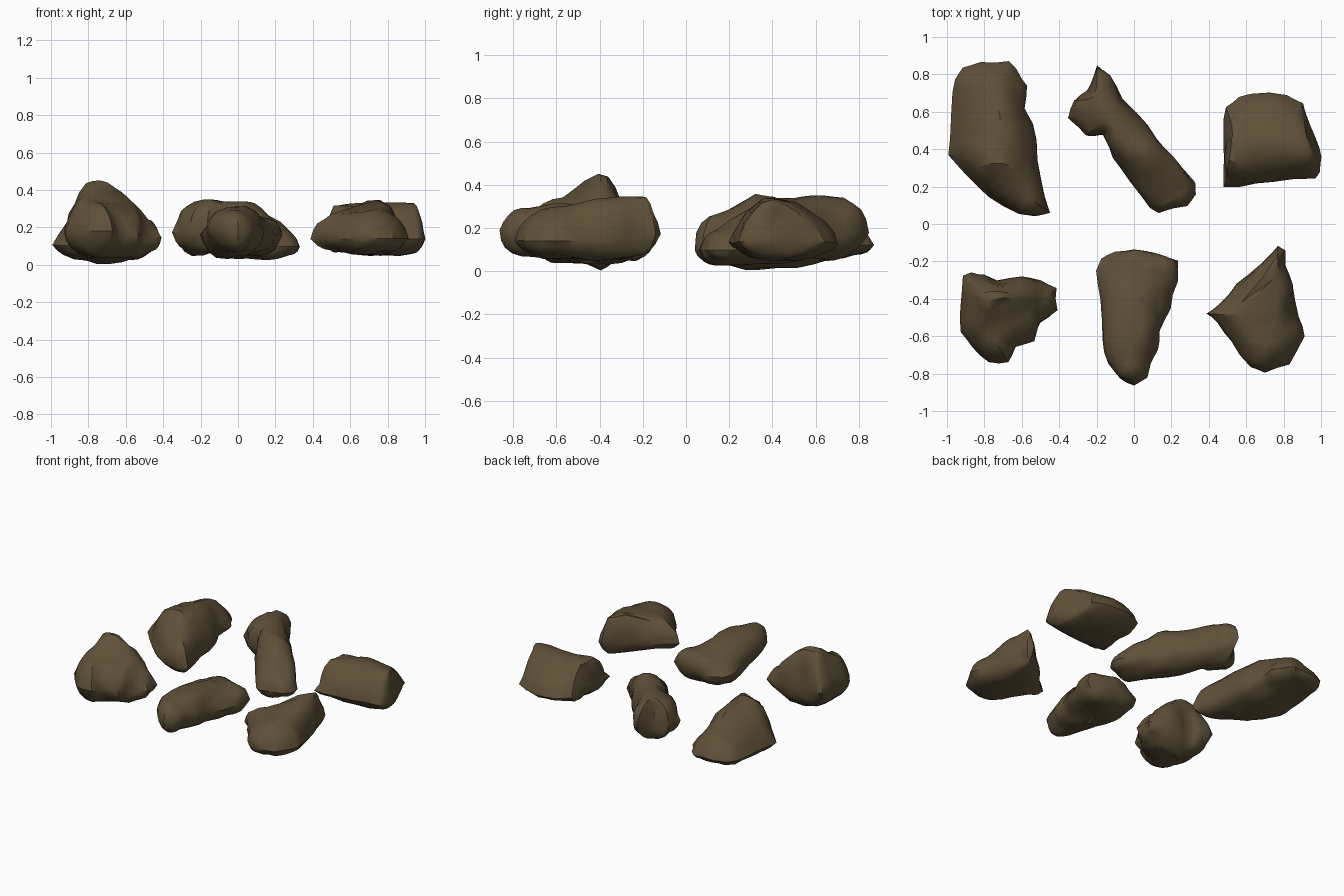
import bpy
import bmesh
from math import radians
from mathutils import Vector, noise

cube = bpy.data.objects.get("Cube")
if cube:
    bpy.data.objects.remove(cube, do_unlink=True)

# One earthy stone colour
stone = bpy.data.materials.new("brown_stone")
stone.use_nodes = True
stone.diffuse_color = (.115, .082, .04, 1)
stone.node_tree.nodes["Principled BSDF"].inputs["Base Color"].default_value = stone.diffuse_color
stone.node_tree.nodes["Principled BSDF"].inputs["Roughness"].default_value = .9

INSETS = (.07, .2, .4, .68, 1)


def sample_path(points, pieces, closed=False):
    """Split every segment of a path into equal pieces."""
    points = [Vector(p) for p in points]
    ends = points[1:] + (points[:1] if closed else [])
    samples = [a.lerp(b, i / pieces) for a, b in zip(points, ends) for i in range(pieces)]
    return samples if closed else samples + [points[-1]]


def bridge(bm, lower, upper):
    """Join two rings of vertices with a band of quads."""
    count = len(lower)
    for i in range(count):
        j = (i + 1) % count
        bm.faces.new((lower[i], lower[j], upper[j], upper[i]))


def chip(co):
    """Depth of broken facets and fine roughness at a point."""
    near = noise.voronoi(co * 5)[0]
    return .02 * noise.noise(co * 5) + .03 * (near[1] - near[0]) - .008


def make_rock(name, outline, ridge, waist, top, belly):
    """Loft a plan outline up to a ridge and down to a keel.
    Each ridge point holds x, y, top height and bottom height;
    top and belly run from boxy (low) to sloping (high)."""
    bm = bmesh.new()
    spine = sample_path(ridge, 3)
    rim = sample_path(outline, 2, closed=True)
    targets = [min(spine, key=lambda s: (s.xy - p).length) for p in rim]
    levels = [s.w + waist * (s.z - s.w) for s in targets]
    middle = [bm.verts.new((p.x, p.y, z)) for p, z in zip(rim, levels)]
    for upward, power in ((True, top), (False, belly)):
        previous = middle
        for t in INSETS:
            rise = (1 - (1 - t) ** 2) ** power
            ring = []
            for p, s, z in zip(rim, targets, levels):
                flat = p.lerp(s.xy, t)
                end = s.z if upward else s.w
                ring.append(bm.verts.new((flat.x, flat.y, z + (end - z) * rise)))
            bridge(bm, previous, ring)
            previous = ring
    fixed = set(middle)

    # Weld the ridge and keel, close any gaps and wear down the folds
    bmesh.ops.remove_doubles(bm, verts=bm.verts[:], dist=.004)
    bmesh.ops.holes_fill(bm, edges=[e for e in bm.edges if e.is_boundary], sides=0)
    worn = [v for v in bm.verts if v not in fixed]
    bmesh.ops.smooth_vert(bm, verts=worn, factor=.5,
                          use_axis_x=True, use_axis_y=True, use_axis_z=True)
    bmesh.ops.triangulate(bm, faces=bm.faces[:])
    bmesh.ops.recalc_face_normals(bm, faces=bm.faces[:])
    bm.normal_update()

    # Break the surface into chipped planes
    moves = [(v, v.normal * chip(v.co)) for v in bm.verts]
    for v, move in moves:
        v.co += move
        v.co.z = max(v.co.z, 0)

    mesh = bpy.data.meshes.new(name)
    bm.to_mesh(mesh)
    bm.free()
    mesh.materials.append(stone)
    rock = bpy.data.objects.new(name, mesh)
    bpy.context.collection.objects.link(rock)
    bpy.ops.object.select_all(action='DESELECT')
    rock.select_set(True)
    bpy.context.view_layer.objects.active = rock
    bpy.ops.object.shade_smooth_by_angle(angle=radians(35))


# Long boulder rising to a ridge near its front
make_rock(
    "back_right_boulder",
    outline=[(-.91, .83), (-.82, .86), (-.67, .87), (-.62, .83), (-.57, .74), (-.57, .62),
             (-.52, .45), (-.49, .24), (-.45, .06), (-.53, .04), (-.7, .09), (-.85, .2),
             (-.99, .37), (-1, .46), (-.96, .7)],
    ridge=[(-.76, .74, .26, .07), (-.71, .5, .35, .02), (-.68, .33, .38, 0), (-.57, .14, .27, .03)],
    waist=.27, top=.8, belly=.45)

# Narrow diagonal shard with a broad blocky head
make_rock(
    "back_middle_shard",
    outline=[(-.2, .86), (-.13, .8), (-.06, .67), (.02, .6), (.13, .46), (.21, .37), (.32, .22),
             (.32, .16), (.29, .09), (.13, .05), (.08, .08), (-.02, .23), (-.12, .35),
             (-.17, .47), (-.25, .48), (-.34, .57), (-.32, .66), (-.24, .7)],
    ridge=[(-.2, .68, .35, .06), (-.14, .55, .36, .05), (.04, .36, .34, .03), (.21, .16, .2, .03)],
    waist=.4, top=.45, belly=.5)

# Wedge with a wide sloping back and a steep front
make_rock(
    "back_left_wedge",
    outline=[(.48, .2), (.48, .5), (.5, .62), (.56, .68), (.63, .7), (.82, .7), (.91, .65),
             (.93, .58), (.97, .45), (1, .36), (.99, .28), (.97, .24), (.75, .22), (.56, .2)],
    ridge=[(.53, .4, .33, .06), (.7, .42, .34, .04), (.94, .4, .34, .06)],
    waist=.28, top=.8, belly=.6)

# Tall peaked lump with an angled crest
make_rock(
    "front_right_peak",
    outline=[(-.91, -.28), (-.87, -.26), (-.8, -.26), (-.74, -.3), (-.6, -.28), (-.5, -.3),
             (-.41, -.34), (-.41, -.46), (-.51, -.53), (-.53, -.63), (-.63, -.66), (-.67, -.74),
             (-.77, -.72), (-.87, -.66), (-.93, -.58), (-.92, -.45)],
    ridge=[(-.78, -.57, .36, .05), (-.76, -.42, .45, .02), (-.7, -.4, .45, 0), (-.59, -.42, .36, 0),
           (-.48, -.4, .25, .07)],
    waist=.42, top=.6, belly=.5)

# Smooth rounded slab, lower at the rear
make_rock(
    "front_middle_slab",
    outline=[(-.1, -.15), (0, -.12), (.12, -.14), (.25, -.19), (.23, -.3), (.18, -.45),
             (.13, -.57), (.12, -.67), (.07, -.82), (0, -.86), (-.08, -.83), (-.15, -.75),
             (-.17, -.62), (-.18, -.4), (-.2, -.25), (-.17, -.19)],
    ridge=[(.04, -.25, .27, .04), (0, -.45, .31, .03), (-.02, -.72, .31, .07)],
    waist=.5, top=.55, belly=.5)

# Pointed stone with a spur at its side
make_rock(
    "front_left_spur",
    outline=[(.77, -.11), (.81, -.14), (.81, -.22), (.85, -.32), (.87, -.5), (.91, -.6),
             (.83, -.75), (.7, -.8), (.62, -.77), (.52, -.63), (.44, -.52), (.38, -.48),
             (.45, -.42), (.55, -.32), (.67, -.2)],
    ridge=[(.76, -.21, .36, .07), (.76, -.42, .33, .04), (.73, -.62, .31, .05), (.56, -.49, .28, .06)],
    waist=.35, top=.55, belly=.6)
